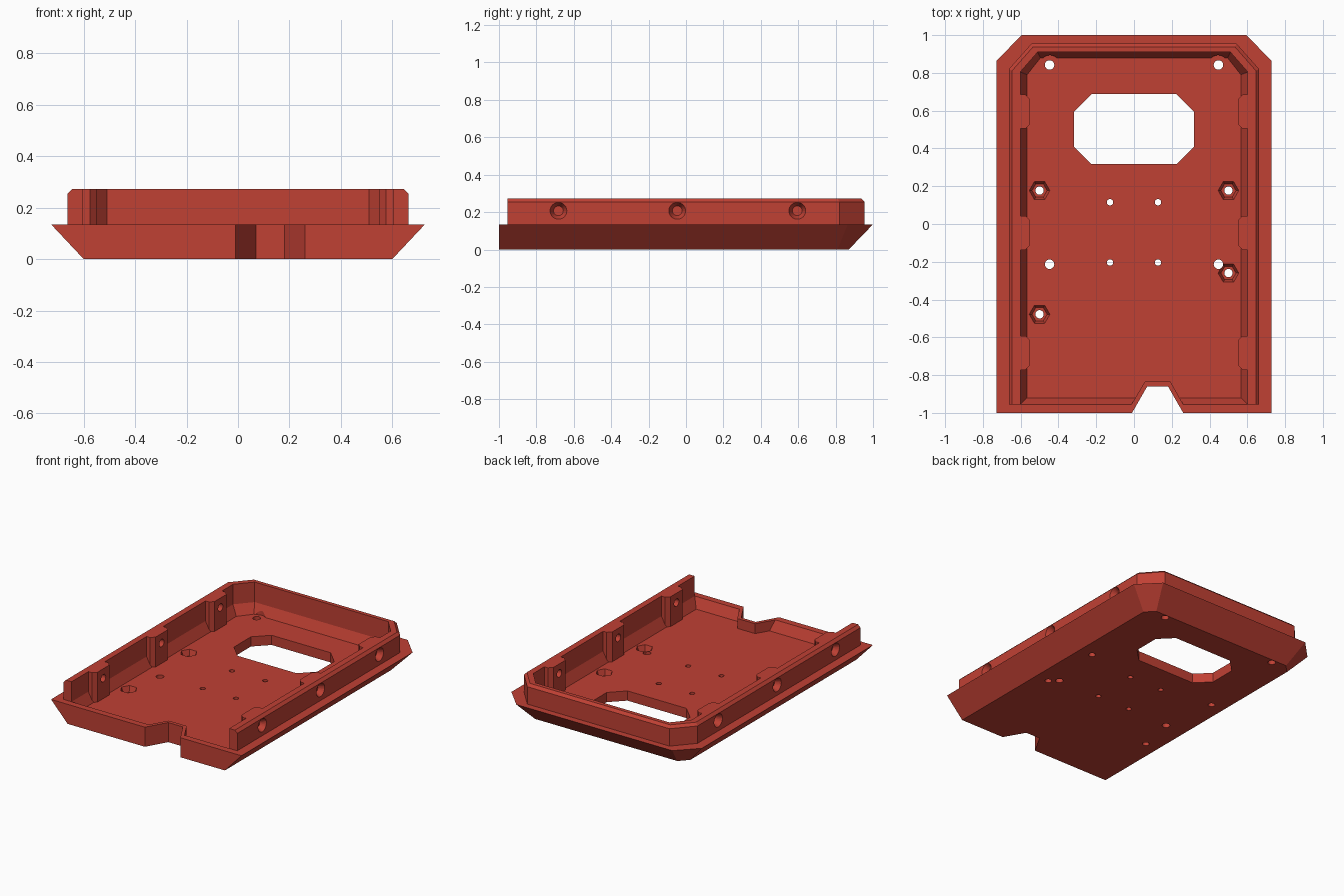
import bpy, bmesh, math
from mathutils import Matrix

if "Cube" in bpy.data.objects:
    bpy.data.objects.remove(bpy.data.objects["Cube"])

red = bpy.data.materials.new("brick red")
red.diffuse_color = (0.53, 0.052, 0.034, 1)
red.use_nodes = True
red.node_tree.nodes["Principled BSDF"].inputs["Base Color"].default_value = red.diffuse_color


def finish(name, bm):
    bmesh.ops.recalc_face_normals(bm, faces=bm.faces)
    mesh = bpy.data.meshes.new(name)
    bm.to_mesh(mesh)
    bm.free()
    mesh.materials.append(red)
    obj = bpy.data.objects.new(name, mesh)
    bpy.context.collection.objects.link(obj)
    return obj


def loft(name, levels):
    """Solid through stacked (outline, z) levels with equal point counts."""
    bm = bmesh.new()
    rings = [[bm.verts.new((x, y, z)) for x, y in pts] for pts, z in levels]
    n = len(rings[0])
    for a, b in zip(rings, rings[1:]):
        for i in range(n):
            j = (i + 1) % n
            bm.faces.new((a[i], a[j], b[j], b[i]))
    bm.faces.new(rings[0])
    bm.faces.new(rings[-1])
    return finish(name, bm)


def prism(name, pts, z0, z1):
    return loft(name, [(pts, z0), (pts, z1)])


def cone(name, r0, r1, depth, matrix, sides=24):
    bm = bmesh.new()
    bmesh.ops.create_cone(bm, cap_ends=True, segments=sides, radius1=r0,
                          radius2=r1, depth=depth, matrix=matrix)
    return finish(name, bm)


def combine(obj, tool, operation='DIFFERENCE'):
    mod = obj.modifiers.new("combine", 'BOOLEAN')
    mod.operation, mod.solver, mod.object = operation, 'EXACT', tool
    bpy.context.view_layer.objects.active = obj
    bpy.ops.object.modifier_apply(modifier=mod.name)
    bpy.data.objects.remove(tool)


def outline(w, front, back, cx, cy):
    """Rectangle with both back corners cut off."""
    return [(-w, front), (w, front), (w, cy), (cx, back), (-cx, back), (-w, cy)]


RIM, TOP, FLOOR = 0.135, 0.273, 0.067

# Tray with sloping sides and a sunken floor
tray = loft("tray", [(outline(0.60, -1, 0.87, 0.543, 0.81), 0),
                     (outline(0.727, -1, 1, 0.595, 0.865), RIM)])
recess = outline(0.602, -0.955, 0.91, 0.51, 0.805)
combine(tray, loft("recess", [(outline(0.566, -0.92, 0.88, 0.495, 0.79), FLOOR),
                              (recess, RIM), (recess, 0.2)]))

# Cable notch with a raised lip
combine(tray, prism("notch_lip", [(-0.028, -0.98), (0.275, -0.98), (0.193, -0.835),
                                  (0.057, -0.835)], 0.03, RIM), 'UNION')
combine(tray, prism("notch", [(-0.068, -1.1), (0.318, -1.1), (0.18, -0.86),
                              (0.07, -0.86)], -0.1, 0.3))

# Display window with cut corners
combine(tray, prism("window", [(-0.225, 0.317), (0.225, 0.317), (0.318, 0.41),
                               (0.318, 0.595), (0.225, 0.688), (-0.225, 0.688),
                               (-0.318, 0.595), (-0.318, 0.41)], -0.1, 0.3))

# Screw clearance at the back corners
for x in (-0.445, 0.445):
    combine(tray, cone("clearance", 0.052, 0.052, 0.2,
                       Matrix.Translation((x, 0.842, FLOOR + 0.1))))

# Tapered hexagonal nut pockets
nuts = [(-0.5, 0.177), (0.5, 0.177), (-0.5, -0.478), (0.5, -0.26)]
for x, y in nuts:
    combine(tray, cone("nut_pocket", 0.040, 0.055, 0.04,
                       Matrix.Translation((x, y, FLOOR - 0.0195))
                       @ Matrix.Rotation(math.radians(90), 4, 'Z'), 6))

# Floor screw holes
holes = [(x, y, 0.022) for x, y in nuts]
holes += [(s * 0.447, y, 0.025) for s in (-1, 1) for y in (0.842, -0.213)]
holes += [(s * 0.127, y, 0.017) for s in (-1, 1) for y in (0.115, -0.204)]
for x, y, r in holes:
    combine(tray, cone("hole", r, r, 0.6, Matrix.Translation((x, y, 0))))

# Upright wall around the back and sides, open at the front
outer = outline(0.663, -0.955, 0.955, 0.543, 0.82)
wall = loft("wall", [(outer, RIM), (outer, TOP - 0.018),
                     (outline(0.645, -0.955, 0.937, 0.535, 0.812), TOP)])
combine(wall, prism("wall_inside", outline(0.602, -1.2, 0.91, 0.51, 0.805), 0, 0.5))

# Side bosses with countersunk screw holes
for s in (-1, 1):
    for y in (0.595, -0.047, -0.682):
        boss = [(0.63, -0.09), (0.575, -0.09), (0.55, -0.065),
                (0.55, 0.065), (0.575, 0.09), (0.63, 0.09)]
        combine(wall, prism("boss", [(s * a, y + b) for a, b in boss],
                            FLOOR - 0.005, TOP), 'UNION')
        turn = Matrix.Rotation(s * math.pi / 2, 4, 'Y')
        combine(wall, cone("screw_hole", 0.026, 0.026, 0.3,
                           Matrix.Translation((s * 0.62, y, 0.207)) @ turn))
        combine(wall, cone("countersink", 0.026, 0.046, 0.04,
                           Matrix.Translation((s * 0.645, y, 0.207)) @ turn))
